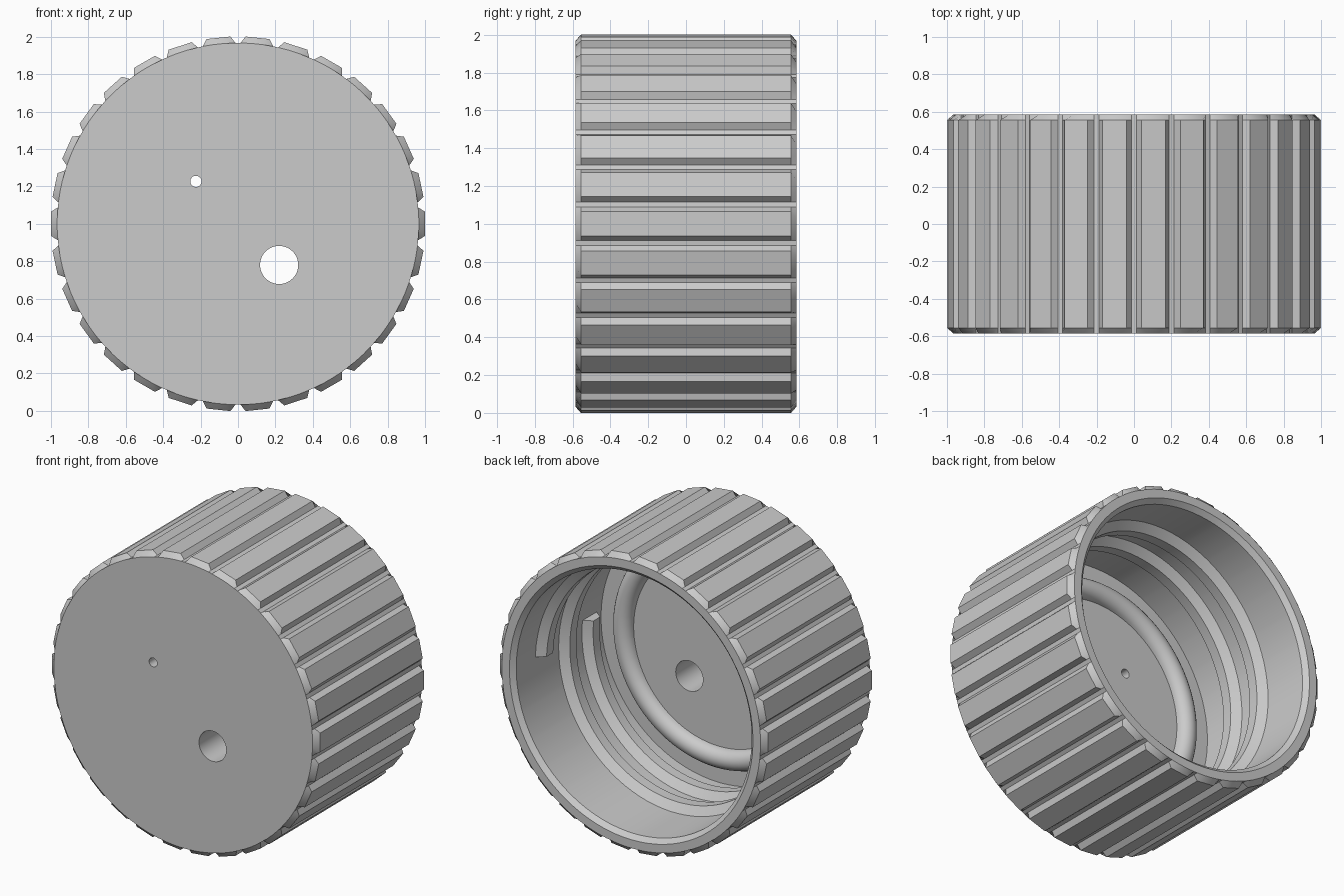
import bpy, bmesh
from math import sin, cos, pi, radians

old = bpy.data.objects.get("Cube")
if old:
    bpy.data.objects.remove(old, do_unlink=True)

grey = bpy.data.materials.new("plain_grey")
grey.use_nodes = True
COLOUR = (0.6, 0.6, 0.6, 1)
grey.diffuse_color = COLOUR
grey.node_tree.nodes["Principled BSDF"].inputs["Base Color"].default_value = COLOUR

HALF = 0.585        # half the depth of the cap
BODY = 0.967        # radius between the ribs
RIB = 1.002         # radius at the rib corners
BORE = 0.88         # inner wall radius
FLOOR = -0.35       # inner face of the end plate
RIBS = 30


def point(radius, angle, y):
    """Point on a circle round the cap axis."""
    return (radius * cos(angle), y, 1 + radius * sin(angle))


def loft(name, rings, closed_ring=True):
    """Skin equal-length rings together and cap both ends."""
    bm = bmesh.new()
    loops = [[bm.verts.new(p) for p in ring] for ring in rings]
    n = len(loops[0])
    for a, b in zip(loops, loops[1:]):
        for i in range(n):
            j = (i + 1) % n
            bm.faces.new((a[i], a[j], b[j], b[i]))
    bm.faces.new(loops[0])
    bm.faces.new(loops[-1])
    bmesh.ops.recalc_face_normals(bm, faces=bm.faces)
    mesh = bpy.data.meshes.new(name)
    bm.to_mesh(mesh)
    bm.free()
    mesh.materials.append(grey)
    obj = bpy.data.objects.new(name, mesh)
    bpy.context.collection.objects.link(obj)
    return obj


def activate(obj):
    bpy.ops.object.select_all(action='DESELECT')
    obj.select_set(True)
    bpy.context.view_layer.objects.active = obj


def circle_ring(radius, y):
    return [point(radius, radians(k * 360 / RIBS + a), y)
            for k in range(RIBS) for a in (-5.2, -1.7, 1.7, 5.2)]


def ribbed_ring(y):
    return [point(r, radians(k * 360 / RIBS + a), y)
            for k in range(RIBS)
            for a, r in ((-5.2, BODY), (-3.7, RIB), (3.7, RIB), (5.2, BODY))]


# Cap body: floor, sealing bead, bore, rim, ribbed outside, front plate
BEAD, BEAD_R = 0.705, 0.069
rings = []
for i in range(13):
    t = pi - pi * i / 12
    rings.append(circle_ring(BEAD + BEAD_R * cos(t), FLOOR + BEAD_R * sin(t)))
rings += [circle_ring(BORE, FLOOR),
          circle_ring(BORE, HALF - 0.03),
          circle_ring(BORE + 0.03, HALF),
          circle_ring(BODY, HALF),
          ribbed_ring(HALF - 0.03),
          ribbed_ring(0.03 - HALF),
          circle_ring(BODY, -HALF)]
body = loft("cap_body", rings)

# Two round holes through the front plate
for x, z, radius in ((0.22, 0.78, 0.102), (-0.225, 1.227, 0.03)):
    bpy.ops.mesh.primitive_cylinder_add(vertices=48, radius=radius, depth=0.6,
                                        location=(x, -0.47, z),
                                        rotation=(pi / 2, 0, 0))
    cutter = bpy.context.object
    cutter.name = "hole_cutter"
    cutter.hide_render = True
    cutter.data.materials.append(grey)
    activate(body)
    mod = body.modifiers.new("hole", 'BOOLEAN')
    mod.operation = 'DIFFERENCE'
    mod.solver = 'EXACT'
    mod.object = cutter
    bpy.ops.object.modifier_apply(modifier=mod.name)
    bpy.data.objects.remove(cutter, do_unlink=True)

# Helical inner thread with a trapezoid section
STEPS, TURNS = 240, 2.01
section = ((BORE + 0.006, -0.08), (BORE - 0.055, -0.035),
           (BORE - 0.055, 0.035), (BORE + 0.006, 0.08))
turns = []
for i in range(STEPS + 1):
    f = i / STEPS
    y = HALF - 0.31 - 0.5 * f
    turns.append([point(r, 2 * pi * TURNS * f, y + dy) for r, dy in section])
thread = loft("inner_thread", turns)

for obj in (body, thread):
    activate(obj)
    bpy.ops.object.shade_smooth_by_angle(angle=radians(30))
